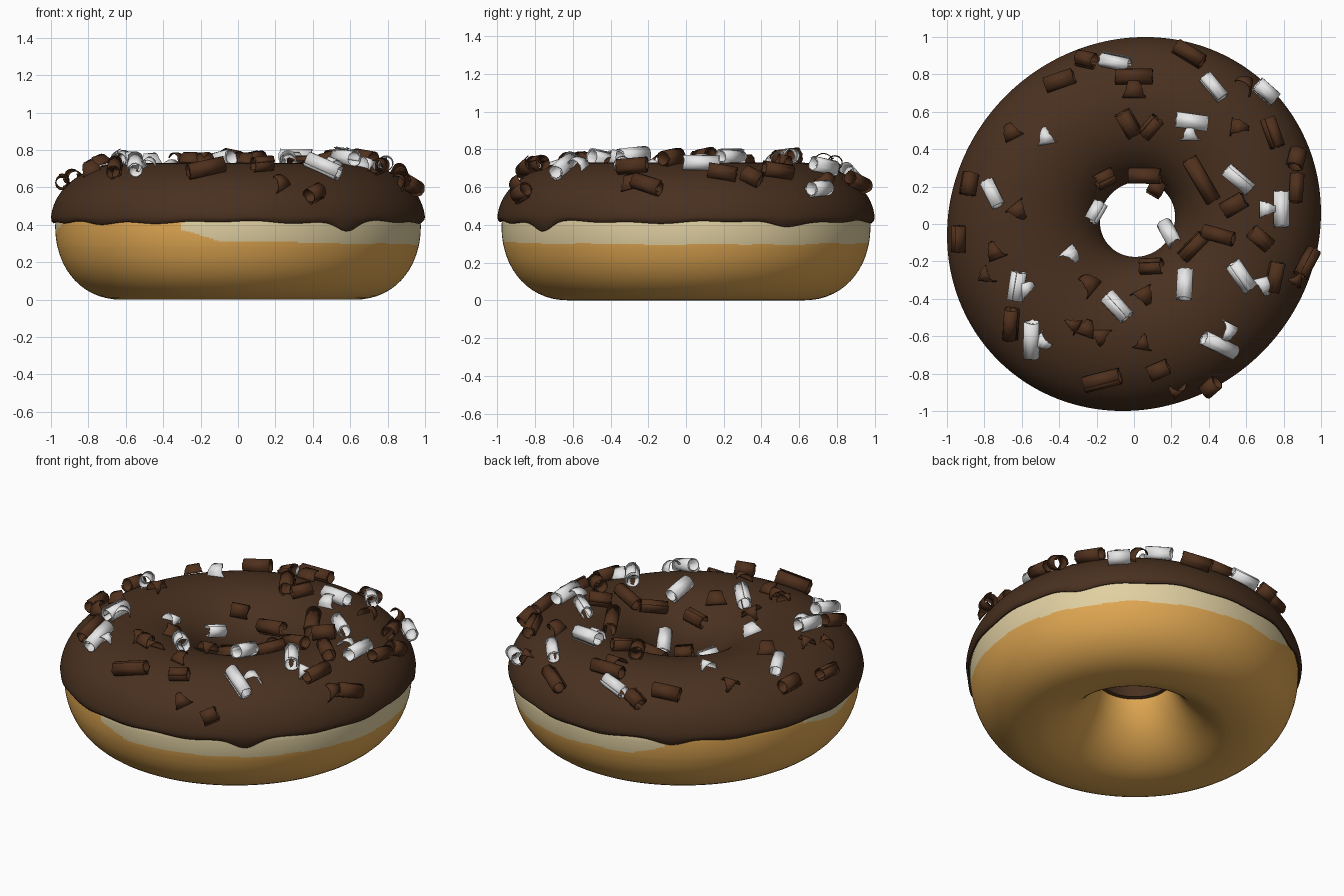
import bpy, math, random
from mathutils import Vector, Matrix

if "Cube" in bpy.data.objects:
    bpy.data.objects.remove(bpy.data.objects["Cube"])

random.seed(4)
OFF = Vector((0.018, 0.025, 0))   # the hole sits slightly off centre
SKEW = 0.03                       # the ring is slightly longer on one diagonal
SEG = 240


def material(name, rgb):
    m = bpy.data.materials.new(name)
    m.diffuse_color = (*rgb, 1)
    m.use_nodes = True
    m.node_tree.nodes["Principled BSDF"].inputs["Base Color"].default_value = m.diffuse_color
    return m


GOLD = material("golden dough", (0.75, 0.39, 0.085))
CREAM = material("pale dough", (0.75, 0.63, 0.36))
ICING = material("chocolate icing", (0.066, 0.030, 0.014))
DARK = material("dark chocolate", (0.080, 0.030, 0.012))
WHITE = material("white chocolate", (0.87, 0.87, 0.87))


def make(name, verts, faces, mats, angle=50):
    me = bpy.data.meshes.new(name)
    me.from_pydata(verts, [], faces)
    for m in mats:
        me.materials.append(m)
    ob = bpy.data.objects.new(name, me)
    bpy.context.collection.objects.link(ob)
    bpy.ops.object.select_all(action='DESELECT')
    ob.select_set(True)
    bpy.context.view_layer.objects.active = ob
    bpy.ops.object.shade_smooth_by_angle(angle=math.radians(angle))
    return ob


def bump(a, centre, width):
    d = (a - centre + 180) % 360 - 180
    return math.exp(-(d / width) ** 2)


def hole_shift(r):
    return OFF * max(0, min(1, (0.6 - r) / 0.4))


def skew(p):
    return Vector((p.x + SKEW * p.y, p.y + SKEW * p.x, p.z))


def revolve(name, profile, mats, closed):
    """Sweep profile(angle in degrees) -> [(r, z)] round the z axis."""
    verts, faces = [], []
    for i in range(SEG):
        deg = 360 * i / SEG
        a = math.radians(deg)
        pts = profile(deg)
        n = len(pts)
        for r, z in pts:
            p = Vector((r * math.cos(a), r * math.sin(a), z)) + hole_shift(r)
            verts.append(skew(p))
    for i in range(SEG):
        j = (i + 1) % SEG
        for k in range(n if closed else n - 1):
            l = (k + 1) % n
            faces.append((i * n + k, j * n + k, j * n + l, i * n + l))
    return make(name, verts, faces, mats)


# Dough ring: closed cross-section, finely divided where the pale band runs
def dough_profile(deg):
    zs = [0.4 - 0.4 * math.cos(math.radians(6 * i)) for i in range(12)]
    zs += [0.28 + 0.006 * i for i in range(21)]
    outer = [(0.62 + 0.357 * (1 - ((0.4 - z) / 0.4) ** 2.15) ** (1 / 2.15), z) for z in zs]
    top = []
    for i in range(1, 25):
        t = math.radians(7.5 * i)
        c = 0.62 if i < 12 else 0.58
        top.append((c + 0.355 * math.cos(t), 0.4 + 0.29 * math.sin(t)))
    inner = []
    for i in range(1, 19):
        t = math.radians(5 * i)
        inner.append((0.58 - 0.36 * max(0, math.cos(t)) ** 1.12,
                      0.38 - 0.38 * math.sin(t) ** 1.12))
    return outer + top + inner


dough = revolve("dough_ring", dough_profile, [GOLD, CREAM], True)


# Pale band: right-hand side of the rim, plus a thin patch on the left
def band_bottom(deg):
    d = (deg - 5 + 180) % 360 - 180
    wob = 0.003 * math.sin(math.radians(9 * deg)) + 0.002 * math.sin(math.radians(17 * deg))
    if abs(d) < 113:
        return 0.295 + 0.025 * (abs(d) / 113) ** 2 + 0.05 * max(0, abs(d) - 101) / 12 + wob
    if 170 < deg < 198:
        return 0.395 - 0.035 * bump(deg, 184, 10) + wob
    return 9


for p in dough.data.polygons:
    x, y, z = p.center
    if math.hypot(x, y) > 0.9 and z < 0.45:
        if z > band_bottom(math.degrees(math.atan2(y, x)) % 360):
            p.material_index = 1


# Icing shell with a wavy lower lip and a few drips
def icing_profile(deg):
    a = math.radians(deg)
    ze = 0.414 + 0.005 * math.sin(7 * a) + 0.004 * math.sin(17 * a + 1)
    for c, w, h in ((-52, 5, 0.045), (30, 6, 0.02), (121, 6, 0.03), (-137, 8, 0.014)):
        ze -= h * bump(deg, c, w)
    pts = [(0.95, ze + 0.012), (0.985, ze), (0.996, ze + 0.010)]
    for i in range(45):
        t = math.radians(4 + i * 172 / 44)
        pts.append((0.6 + 0.4 * math.cos(t), 0.42 + 0.31 * math.sin(t)))
    return pts + [(0.201, 0.38), (0.207, 0.345), (0.235, 0.335)]


revolve("icing", icing_profile, [ICING], False)


def surface(x, y):
    """Point and normal on the icing under (x, y)."""
    p = Vector((x - SKEW * y, y - SKEW * x, 0))
    p -= hole_shift(p.length)
    u = p.normalized()
    c = max(-0.97, min(0.97, (p.length - 0.6) / 0.4))
    s = math.sqrt(1 - c * c)
    r = 0.6 + 0.4 * c
    point = skew(u * r + hole_shift(r) + Vector((0, 0, 0.42 + 0.31 * s)))
    n = (u * (c / 0.4) + Vector((0, 0, s / 0.31))).normalized()
    if r < 0.26:                  # pieces on the hole rim lean less
        n = (n + Vector((0, 0, 0.9))).normalized()
    return point, n


def add_curl(verts, faces, x, y, length, deg, shard):
    """Rolled strip lying on the icing; a shard tapers to a point as it rolls."""
    p, n = surface(x, y)
    a = math.radians(deg)
    d = Vector((math.cos(a), math.sin(a), 0))
    d = (d - n * d.dot(n)).normalized()
    frame = Matrix((d, n.cross(d), n)).transposed()
    R = random.uniform(0.040, 0.047) if not shard else random.uniform(0.048, 0.058)
    turn = random.uniform(430, 560) if not shard else random.uniform(170, 230)
    start = random.uniform(0, 360) if not shard else random.uniform(-40, 0)
    flip = random.choice((-1, 1))
    steps = 24 if not shard else 14
    base = len(verts)
    for i in range(steps + 1):
        f = i / steps
        t = math.radians(start + turn * f)
        r = R * (1 - 0.3 * f)
        half = length / 2 * ((1 - 0.95 * f) if shard else 1)
        for e in (-1, 1):
            q = Vector((e * half + random.uniform(-0.004, 0.004),
                        flip * r * math.cos(t), r * math.sin(t)))
            verts.append(p + n * (0.014 if shard else R * 0.75) + frame @ q)
    for i in range(steps):
        b = base + 2 * i
        faces.append((b, b + 1, b + 3, b + 2))


def shavings(name, curls, shards, mat):
    verts, faces = [], []
    for x, y, length, deg in curls:
        add_curl(verts, faces, x, y, length, deg, False)
    for x, y, deg in shards:
        add_curl(verts, faces, x, y, random.uniform(0.10, 0.13), deg, True)
    ob = make(name, verts, faces, [mat])
    mod = ob.modifiers.new("thickness", 'SOLIDIFY')
    mod.thickness = 0.005
    mod.offset = 0


# White chocolate shavings: x, y, length, direction
shavings("white_shavings", [
    (-.10, .85, .16, -20), (.42, .72, .15, -55), (.69, .69, .13, -35),
    (.31, .55, .17, -8), (-.75, .16, .15, -60), (.56, .24, .17, -40),
    (.78, .08, .19, 90), (-.22, .07, .11, 55), (.21, -.06, .15, -50),
    (-.62, -.33, .15, 80), (.28, -.33, .16, 90), (.57, -.28, .17, -55),
    (-.09, -.45, .16, -50), (-.54, -.61, .20, 85), (.45, -.64, .20, -30)],
    [(.30, .50, 0), (-.47, .48, 10), (.72, .08, 90), (-.34, -.18, 40),
     (-.57, -.34, 120), (.69, -.34, 10), (-.47, -.63, 60), (.49, -.58, -30)], WHITE)

# Dark chocolate shavings
shavings("dark_shavings", [
    (-.39, .75, .16, 15), (-.25, .86, .10, -30), (0, .78, .20, 0),
    (.29, .89, .17, -45), (-.03, .54, .14, -60), (.09, .52, .12, 50),
    (.73, .48, .16, -75), (.85, .34, .10, 60), (.37, .24, .26, -60),
    (.85, .19, .15, 80), (-.17, .26, .10, 20), (.06, .28, .17, 8),
    (.13, .21, .08, -30), (.54, .10, .13, 30), (.46, -.06, .17, -15),
    (.33, -.13, .16, 40), (.67, -.08, .13, -40), (.90, -.20, .16, 45),
    (-.86, .21, .12, 85), (-.92, -.08, .14, 85), (.10, -.25, .12, -10),
    (-.65, -.53, .17, 80), (-.17, -.82, .20, 20), (.13, -.77, .11, 25),
    (.40, -.85, .09, 70), (.74, -.28, .16, 80)],
    [(0, .73, 0), (.57, .74, 70), (-.65, .50, 20), (.57, .51, 80), (-.61, .06, 40),
     (-.74, -.13, 20), (-.78, -.25, 0), (-.26, -.32, 50), (.06, -.40, 30),
     (-.34, -.53, 60), (-.25, -.55, -20), (-.18, -.62, 0), (.05, -.62, -10),
     (.21, -.87, 60), (.84, -.29, 100)], DARK)
